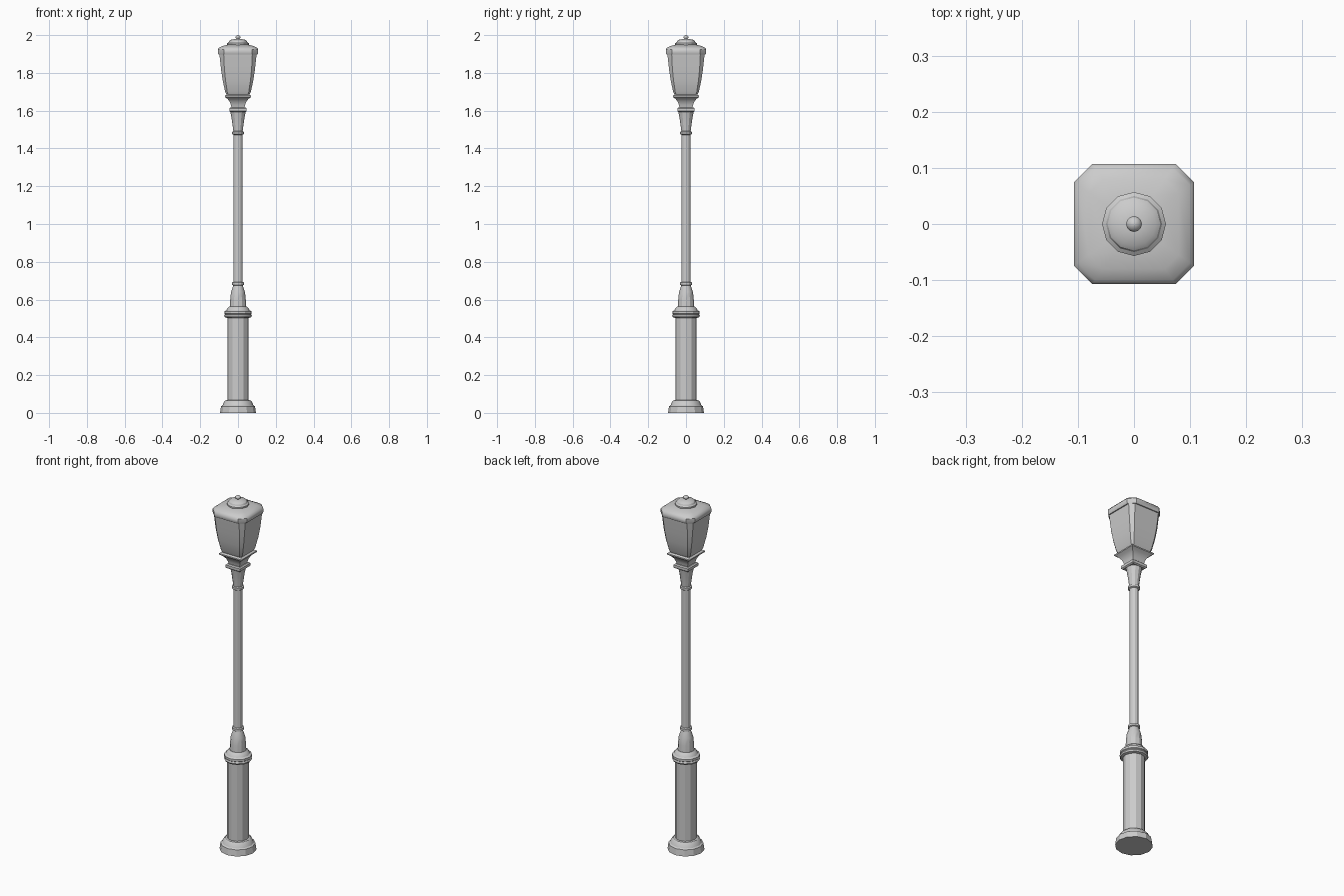
import bpy
import bmesh
import math

cube = bpy.data.objects.get("Cube")
if cube:
    bpy.data.objects.remove(cube, do_unlink=True)

metal = bpy.data.materials.new("grey_metal")
metal.use_nodes = True
GREY = (0.6, 0.6, 0.6, 1)
metal.diffuse_color = GREY
metal.node_tree.nodes["Principled BSDF"].inputs["Base Color"].default_value = GREY


def ring_round(r, sides=12):
    return [(r * math.cos(2 * math.pi * i / sides), r * math.sin(2 * math.pi * i / sides))
            for i in range(sides)]


def ring_square(r):
    return [(r, -r), (r, r), (-r, r), (-r, -r)]


def ring_chamfered(half, flat):
    return [(half, -flat), (half, flat), (flat, half), (-flat, half),
            (-half, flat), (-half, -flat), (-flat, -half), (flat, -half)]


def loft(name, sections, angle=29):
    """Skin a stack of (outline, height) sections and cap both ends."""
    bm = bmesh.new()
    rings = [[bm.verts.new((x, y, z)) for x, y in outline] for outline, z in sections]
    for low, high in zip(rings, rings[1:]):
        n = len(low)
        for i in range(n):
            j = (i + 1) % n
            bm.faces.new((low[i], low[j], high[j], high[i]))
    bm.faces.new(rings[0][::-1])
    bm.faces.new(rings[-1])
    mesh = bpy.data.meshes.new(name)
    bm.to_mesh(mesh)
    bm.free()
    mesh.materials.append(metal)
    obj = bpy.data.objects.new(name, mesh)
    bpy.context.collection.objects.link(obj)
    bpy.ops.object.select_all(action="DESELECT")
    obj.select_set(True)
    bpy.context.view_layer.objects.active = obj
    bpy.ops.object.shade_smooth_by_angle(angle=math.radians(angle))
    return obj


def turned(name, profile, angle=29):
    return loft(name, [(ring_round(r), z) for r, z in profile], angle)


def squared(name, profile):
    return loft(name, [(ring_square(r), z) for r, z in profile])


# Base and lower column
turned("base_foot", [(0.095, 0), (0.09, 0.035), (0.082, 0.04), (0.074, 0.058), (0.066, 0.066), (0.056, 0.068)])
turned("lower_column", [(0.056, 0.06), (0.056, 0.51)])
turned("column_collar", [(0.056, 0.502), (0.069, 0.506), (0.073, 0.514), (0.069, 0.522),
                         (0.072, 0.525), (0.072, 0.537), (0.062, 0.543), (0.056, 0.555), (0.044, 0.564)])

# Vase, pole and rings
turned("column_vase", [(0.043, 0.56), (0.041, 0.6), (0.037, 0.64), (0.028, 0.665), (0.024, 0.68)])
turned("pole", [(0.024, 0.67), (0.024, 1.49)])
for name, z in (("lower_ring", 0.684), ("upper_ring", 1.482)):
    turned(name, [(0.024, z - 0.01), (0.031, z - 0.006), (0.031, z + 0.006), (0.024, z + 0.01)])
turned("pole_flare", [(0.024, 1.485), (0.027, 1.51), (0.034, 1.56), (0.042, 1.6)])

# Square lantern mount
squared("mount_collar", [(0.04, 1.592), (0.046, 1.597), (0.046, 1.612), (0.04, 1.617)])
squared("lantern_cup", [(0.034, 1.612), (0.037, 1.63), (0.044, 1.648), (0.056, 1.663),
                        (0.07, 1.672), (0.07, 1.679), (0.058, 1.687)])

# Lantern body and roof
loft("lantern_body", [(ring_chamfered(0.058, 0.051), 1.68), (ring_chamfered(0.068, 0.057), 1.7),
                      (ring_chamfered(0.081, 0.066), 1.76), (ring_chamfered(0.09, 0.072), 1.82),
                      (ring_chamfered(0.099, 0.076), 1.905)])
loft("lantern_roof", [(ring_chamfered(0.104, 0.073), 1.898), (ring_chamfered(0.107, 0.074), 1.906),
                      (ring_chamfered(0.107, 0.074), 1.925), (ring_chamfered(0.1, 0.069), 1.934),
                      (ring_chamfered(0.08, 0.055), 1.943), (ring_chamfered(0.05, 0.034), 1.95)], 40)

# Stepped cap and finial
turned("roof_cap", [(0.05, 1.943), (0.057, 1.947), (0.057, 1.957), (0.05, 1.962),
                    (0.047, 1.969), (0.039, 1.975), (0.015, 1.98)])
turned("finial", [(0.008, 1.976), (0.009, 1.982), (0.014, 1.986), (0.014, 1.991),
                  (0.01, 1.996), (0.004, 2.0)], 60)
